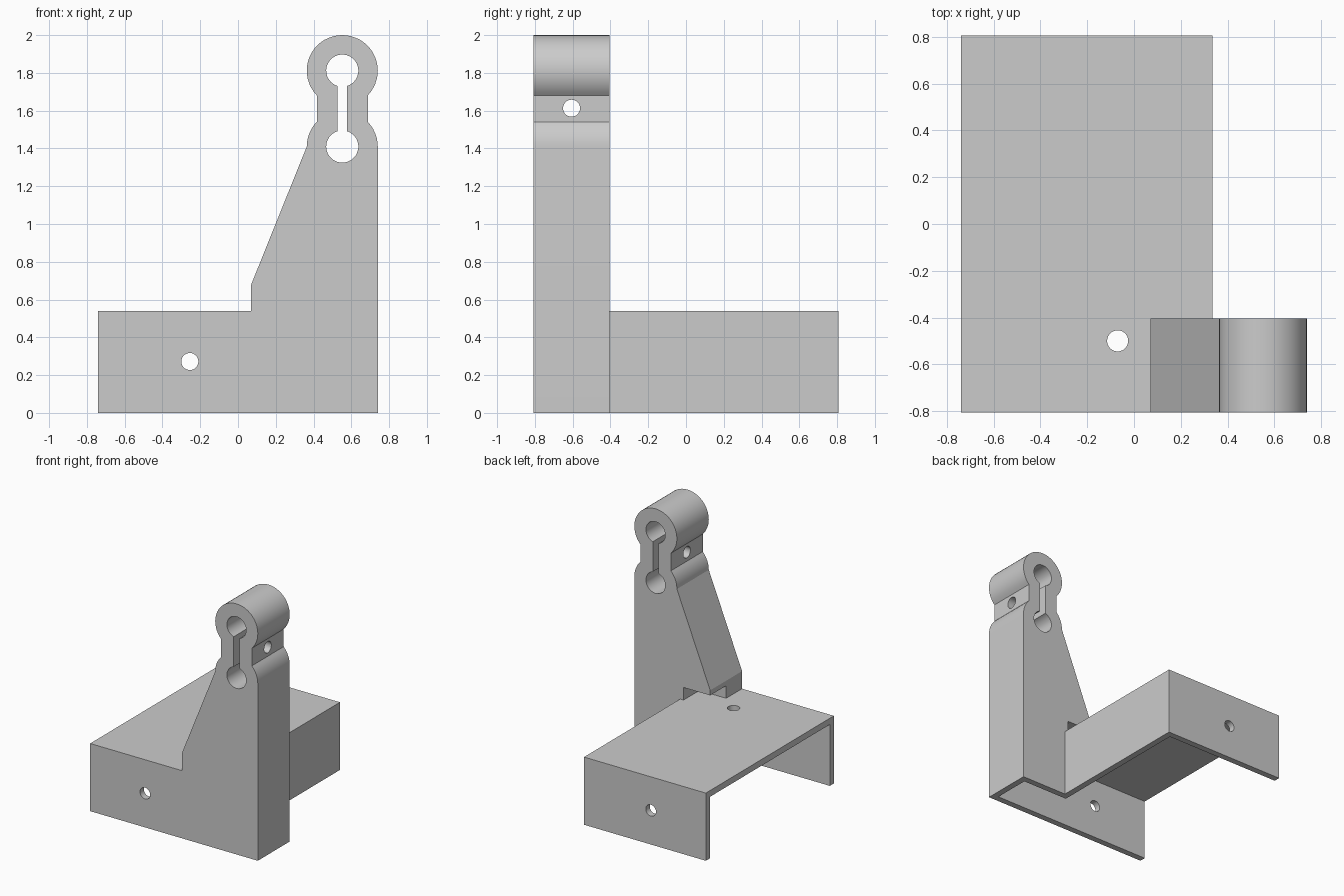
import bpy
import bmesh
import math

default = bpy.data.objects.get("Cube")
if default:
    bpy.data.objects.remove(default, do_unlink=True)

grey = bpy.data.materials.new("plain grey")
grey.use_nodes = True
colour = (0.6, 0.6, 0.6, 1)
grey.diffuse_color = colour
for node in grey.node_tree.nodes:
    if node.type == 'BSDF_PRINCIPLED':
        node.inputs["Base Color"].default_value = colour

# Main dimensions
LEFT, RIGHT, STEP = -0.74, 0.74, 0.335
FRONT, BACK, TOWER_BACK = -0.807, 0.807, -0.405
DECK, WALL = 0.54, 0.05
CX, LOW, HIGH = 0.552, 1.41, 1.812
RING, BORE, NECK, SLOT = 0.188, 0.085, 0.135, 0.025
SCREW = 0.045


def arc(cx, cy, r, start, end, steps=48):
    n = max(2, round(steps * abs(end - start) / 360))
    angles = [math.radians(start + (end - start) * i / n) for i in range(n + 1)]
    return [(cx + r * math.cos(a), cy + r * math.sin(a)) for a in angles]


def circle(cx, cy, r):
    return arc(cx, cy, r, 0, 360)[:-1]


def prism(name, points, axis, a, b):
    """Extrude a flat profile along the given axis from a to b."""
    place = {'X': lambda u, v, w: (w, u, v),
             'Y': lambda u, v, w: (u, w, v),
             'Z': lambda u, v, w: (u, v, w)}[axis]
    bm = bmesh.new()
    face = bm.faces.new([bm.verts.new(place(u, v, a)) for u, v in points])
    new = bmesh.ops.extrude_face_region(bm, geom=[face])["geom"]
    verts = [g for g in new if isinstance(g, bmesh.types.BMVert)]
    bmesh.ops.translate(bm, verts=verts, vec=place(0, 0, b - a))
    bmesh.ops.recalc_face_normals(bm, faces=bm.faces)
    mesh = bpy.data.meshes.new(name)
    bm.to_mesh(mesh)
    bm.free()
    mesh.materials.append(grey)
    obj = bpy.data.objects.new(name, mesh)
    bpy.context.collection.objects.link(obj)
    return obj


def combine(target, other, operation):
    """Apply a boolean and discard the helper."""
    mod = target.modifiers.new("boolean", 'BOOLEAN')
    mod.operation, mod.solver, mod.object = operation, 'EXACT', other
    bpy.context.view_layer.objects.active = target
    bpy.ops.object.modifier_apply(modifier=mod.name)
    bpy.data.objects.remove(other, do_unlink=True)


def footprint(t, left):
    """L-shaped outline, inset by t, open end at left."""
    return [(left, FRONT + t), (RIGHT - t, FRONT + t),
            (RIGHT - t, TOWER_BACK - t), (STEP - t, TOWER_BACK - t),
            (STEP - t, BACK - t), (left, BACK - t)]


# Hollow base, open below and on one side
bracket = prism("bracket", footprint(0, LEFT), 'Z', 0, DECK)
cavity = prism("cavity", footprint(WALL, LEFT - 0.1), 'Z', -0.1, DECK - WALL)
combine(bracket, cavity, 'DIFFERENCE')

# Tapered tower with a ringed head
waist = math.degrees(math.acos(NECK / RING))
outline = ([(0.07, DECK), (RIGHT, DECK)]
           + arc(CX, LOW, RING, 0, waist)
           + arc(CX, HIGH, RING, -waist, 180 + waist)
           + arc(CX, LOW, RING, 180 - waist, 180)
           + [(0.07, 0.68)])
tower = prism("tower", outline, 'Y', FRONT, TOWER_BACK)

# Two bores joined by a clamping slot
gap = math.degrees(math.asin(SLOT / BORE))
keyhole = (arc(CX, HIGH, BORE, gap - 90, 270 - gap)
           + arc(CX, LOW, BORE, 90 + gap, 450 - gap))
combine(tower, prism("keyhole", keyhole, 'Y', FRONT - 0.1, TOWER_BACK + 0.1),
        'DIFFERENCE')

# Clamp screw hole through the neck
mid = (FRONT + TOWER_BACK) / 2
combine(tower, prism("clamp_hole", circle(mid, 1.613, SCREW), 'X', 0.3, 0.9),
        'DIFFERENCE')

# Clearance pocket at the tower foot
pocket = [(0, mid), (0.305, mid), (0.305, -0.3), (0, -0.3)]
combine(tower, prism("pocket", pocket, 'Z', DECK - 0.1, 0.64), 'DIFFERENCE')
combine(bracket, tower, 'UNION')

# Screw holes through the walls and the deck
combine(bracket, prism("wall_holes", circle(-0.255, 0.272, SCREW), 'Y', -1, 1),
        'DIFFERENCE')
combine(bracket, prism("deck_hole", circle(-0.07, -0.5, SCREW), 'Z', 0.4, 0.7),
        'DIFFERENCE')

# Merge flat seams and smooth the round surfaces
bm = bmesh.new()
bm.from_mesh(bracket.data)
bmesh.ops.remove_doubles(bm, verts=bm.verts, dist=0.0001)
bmesh.ops.dissolve_limit(bm, angle_limit=0.01, verts=bm.verts, edges=bm.edges)
bm.to_mesh(bracket.data)
bm.free()
bpy.ops.object.select_all(action='DESELECT')
bracket.select_set(True)
bpy.context.view_layer.objects.active = bracket
bpy.ops.object.shade_smooth_by_angle(angle=math.radians(15))
